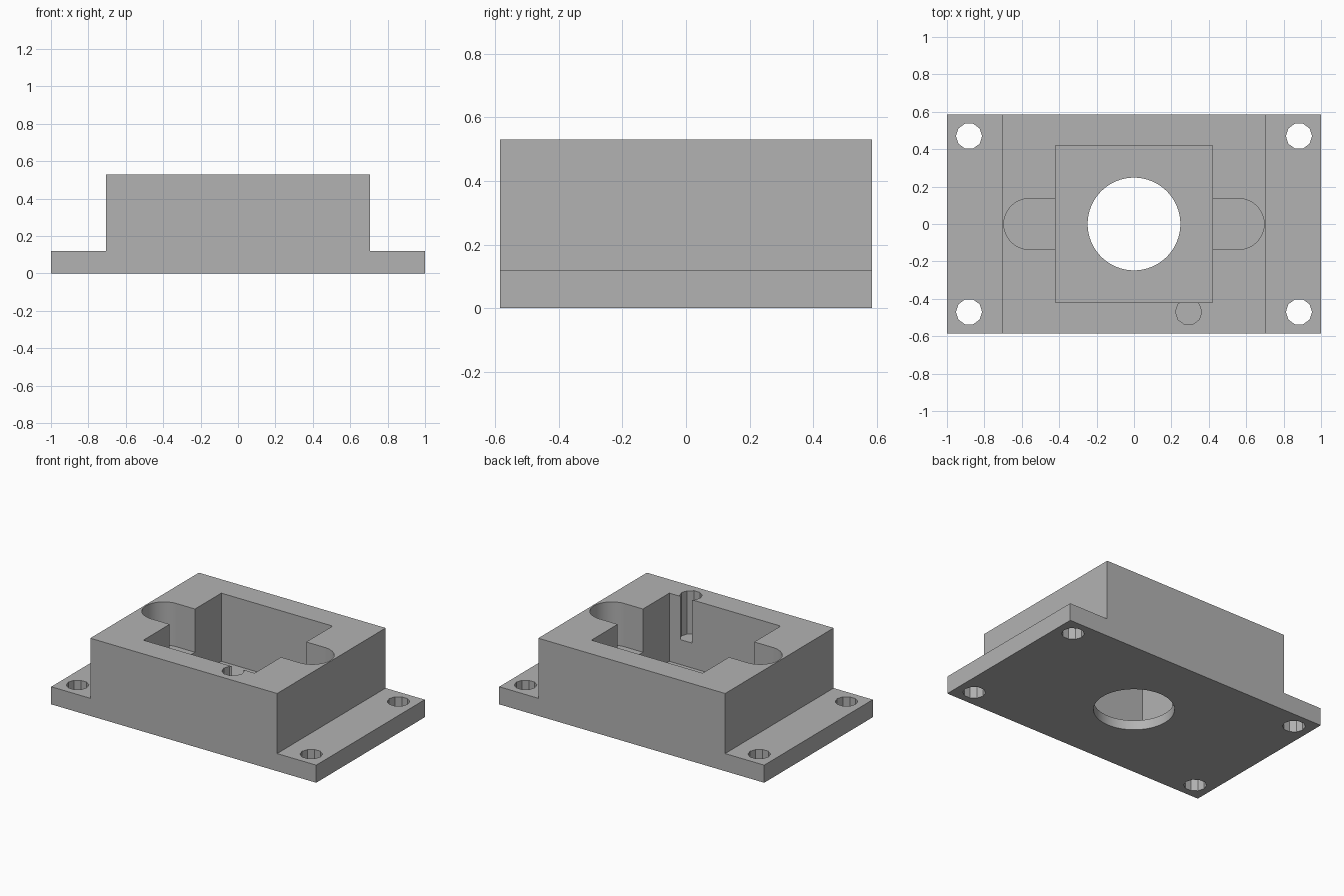
import bpy, bmesh
from math import cos, sin, pi, radians
from mathutils import Vector

default = bpy.data.objects.get("Cube")
if default:
    bpy.data.objects.remove(default, do_unlink=True)

grey = bpy.data.materials.new("plain grey")
grey.use_nodes = True
colour = (0.45, 0.45, 0.45, 1)
grey.diffuse_color = colour
grey.node_tree.nodes["Principled BSDF"].inputs["Base Color"].default_value = colour

HALF_Y = 0.585
TOP = 0.53
FLANGE = 0.12
POCKET_FLOOR = 0.065
SLOT_FLOOR = 0.235


def prism(name, points, direction):
    """Extrude a closed outline along a direction."""
    bm = bmesh.new()
    face = bm.faces.new([bm.verts.new(p) for p in points])
    result = bmesh.ops.extrude_face_region(bm, geom=[face])
    verts = [v for v in result["geom"] if isinstance(v, bmesh.types.BMVert)]
    bmesh.ops.translate(bm, verts=verts, vec=Vector(direction))
    bmesh.ops.recalc_face_normals(bm, faces=bm.faces)
    mesh = bpy.data.meshes.new(name)
    bm.to_mesh(mesh)
    bm.free()
    mesh.materials.append(grey)
    obj = bpy.data.objects.new(name, mesh)
    bpy.context.collection.objects.link(obj)
    return obj


def arc(x, y, r, start, sweep, steps):
    return [(x + r * cos(start + sweep * i / steps),
             y + r * sin(start + sweep * i / steps)) for i in range(steps + 1)]


def cut(body, outline, floor):
    """Cut an outline down from above to the given floor height."""
    cutter = prism("cutter", [(x, y, floor) for x, y in outline], (0, 0, 1))
    cutter.hide_render = True
    mod = body.modifiers.new("cut", "BOOLEAN")
    mod.operation = "DIFFERENCE"
    mod.solver = "EXACT"
    mod.object = cutter
    bpy.context.view_layer.update()
    evaluated = body.evaluated_get(bpy.context.evaluated_depsgraph_get())
    mesh = bpy.data.meshes.new_from_object(evaluated)
    body.modifiers.clear()
    body.data = mesh
    bpy.data.objects.remove(cutter, do_unlink=True)


# Block with a flange on each side
half = [(0.705, TOP), (0.705, FLANGE), (1, FLANGE), (1, 0)]
outline = half + [(-x, z) for x, z in reversed(half)]
body = prism("mounting_block", [(x, -HALF_Y, z) for x, z in outline], (0, 2 * HALF_Y, 0))

# Square pocket
s = 0.42
cut(body, [(-s, -s), (s, -s), (s, s), (-s, s)], POCKET_FLOOR)

# Round-ended slot across the pocket
slot = arc(0.56, 0, 0.136, -pi / 2, pi, 24) + arc(-0.56, 0, 0.136, pi / 2, pi, 24)
cut(body, slot, SLOT_FLOOR)

# Wire hole beside the pocket
cut(body, arc(0.292, -0.47, 0.07, 0, 2 * pi, 10)[:-1], SLOT_FLOOR)

# Large hole through the floor
cut(body, arc(0, 0, 0.248, 0, 2 * pi, 64)[:-1], -0.2)

# Screw holes in the flange corners
for sx in (-1, 1):
    for sy in (-1, 1):
        cut(body, arc(sx * 0.882, sy * 0.47, 0.07, 0, 2 * pi, 10)[:-1], -0.2)

# Smooth the curved walls, keep the corners sharp
bpy.ops.object.select_all(action="DESELECT")
body.select_set(True)
bpy.context.view_layer.objects.active = body
bpy.ops.object.shade_smooth_by_angle(angle=radians(20))
